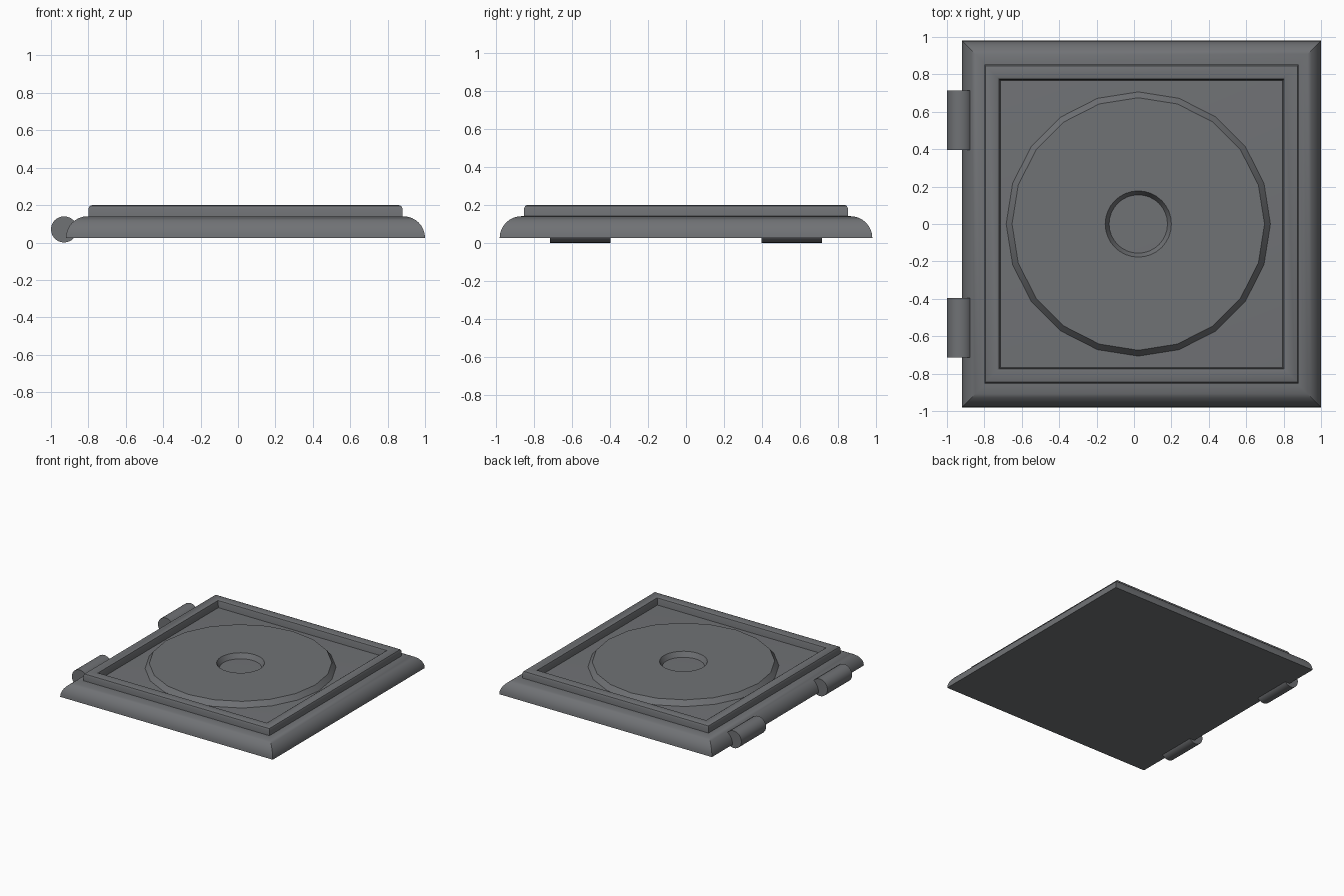
import bpy
import bmesh
import math
from mathutils import Matrix

if "Cube" in bpy.data.objects:
    bpy.data.objects.remove(bpy.data.objects["Cube"], do_unlink=True)

grey = bpy.data.materials.new("dark grey metal")
grey.use_nodes = True
COLOUR = (0.162, 0.168, 0.178, 1)
grey.diffuse_color = COLOUR
grey.node_tree.nodes["Principled BSDF"].inputs["Base Color"].default_value = COLOUR

CX = 0.04    # centre of the plate, shifted by the hinges
FLOOR = 0.14  # top of the plate


def finish(name, bm):
    bmesh.ops.recalc_face_normals(bm, faces=bm.faces)
    mesh = bpy.data.meshes.new(name)
    bm.to_mesh(mesh)
    bm.free()
    obj = bpy.data.objects.new(name, mesh)
    bpy.context.collection.objects.link(obj)
    mesh.materials.append(grey)
    bpy.ops.object.select_all(action="DESELECT")
    obj.select_set(True)
    bpy.context.view_layer.objects.active = obj
    bpy.ops.object.shade_smooth_by_angle(angle=math.radians(35))


def rect_loop(bm, hx, hy, z):
    return [bm.verts.new((CX + sx * hx, sy * hy, z))
            for sx, sy in ((-1, -1), (1, -1), (1, 1), (-1, 1))]


def circle_loop(bm, sides, radius, z):
    angles = [math.tau * i / sides for i in range(sides)]
    return [bm.verts.new((0.023 + radius * math.cos(a), radius * math.sin(a), z))
            for a in angles]


def bridge(bm, a, b):
    n = len(a)
    for i in range(n):
        bm.faces.new((a[i], a[(i + 1) % n], b[(i + 1) % n], b[i]))


# Base plate with a quarter-round border
bm = bmesh.new()
loops = []
for i in range(9):
    a = math.pi / 2 * i / 8
    inset = 0.115 * (1 - math.cos(a))
    loops.append(rect_loop(bm, 0.96 - inset, 0.98 - inset,
                           0.025 + (FLOOR - 0.025) * math.sin(a)))
for low, high in zip(loops, loops[1:]):
    bridge(bm, low, high)
bm.faces.new(loops[0])
bm.faces.new(loops[-1])
finish("base_plate", bm)

# Raised square frame with softened top edges
bm = bmesh.new()
profile = [(0, 0.13), (0, 0.18), (0.006, 0.194), (0.02, 0.2),
           (0.068, 0.2), (0.078, 0.194), (0.082, 0.18), (0.086, 0.13)]
loops = [rect_loop(bm, 0.84 - d, 0.852 - d, z) for d, z in profile]
for a, b in zip(loops, loops[1:] + loops[:1]):
    bridge(bm, a, b)
finish("raised_frame", bm)

# Low round disc with a sloped rim and a central opening
bm = bmesh.new()
rim_top = circle_loop(bm, 20, 0.675, 0.18)
bridge(bm, circle_loop(bm, 20, 0.708, FLOOR - 0.002), rim_top)
hole_top = circle_loop(bm, 32, 0.177, 0.18)
bridge(bm, hole_top, circle_loop(bm, 32, 0.155, FLOOR - 0.002))
edges = []
for loop in (rim_top, hole_top):
    edges += [bm.edges.get((loop[i - 1], loop[i])) for i in range(len(loop))]
bmesh.ops.triangle_fill(bm, use_beauty=True, use_dissolve=False, edges=edges)
finish("round_disc", bm)

# Hinge barrels on the right edge
for side, y in (("front", -0.555), ("back", 0.555)):
    bm = bmesh.new()
    place = Matrix.Translation((-0.93, y, 0.07)) @ Matrix.Rotation(math.pi / 2, 4, "X")
    bmesh.ops.create_cone(bm, cap_ends=True, segments=24, radius1=0.07,
                          radius2=0.07, depth=0.318, matrix=place)
    finish(side + "_hinge", bm)
